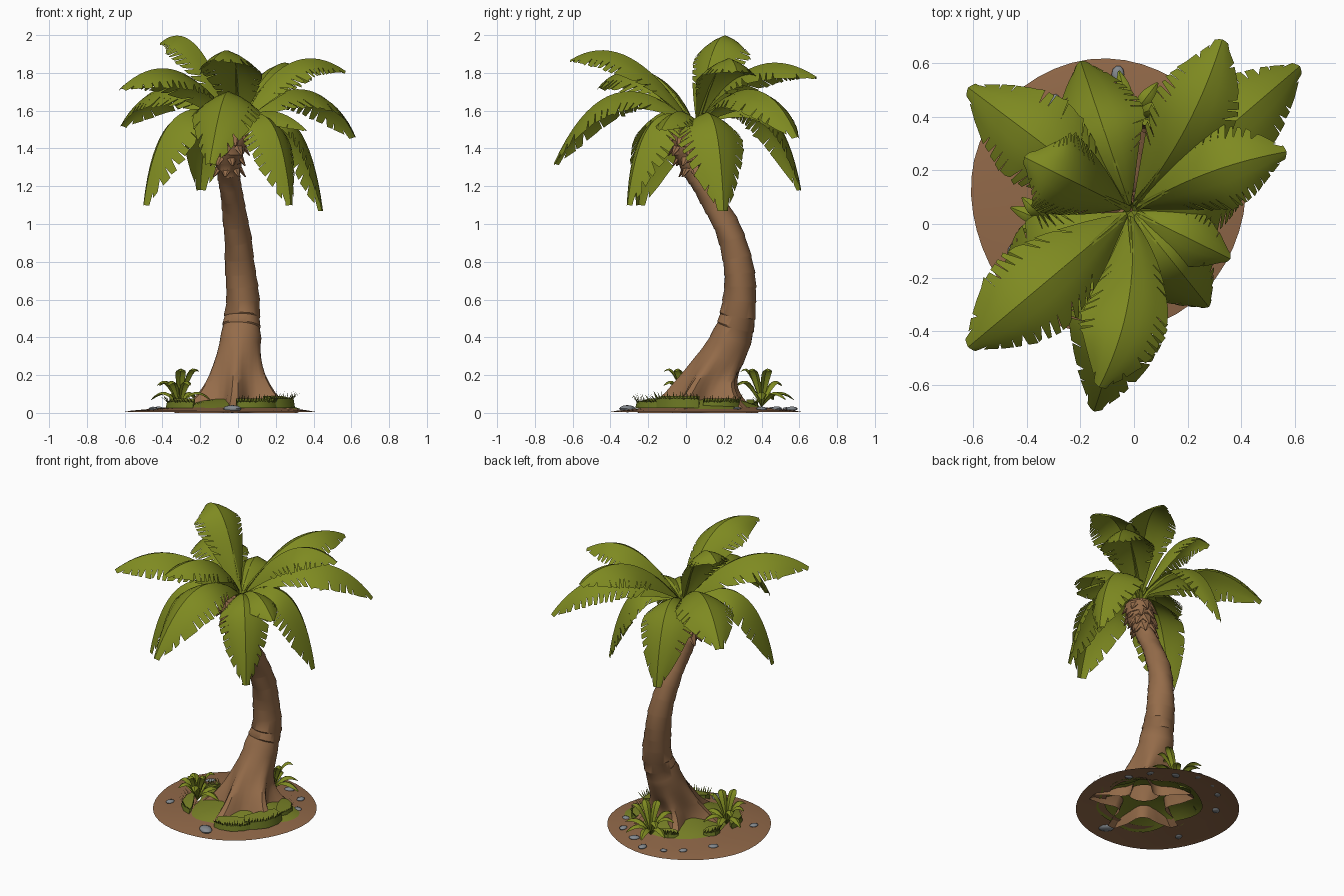
import bpy, bmesh, math, random
from mathutils import Vector, Matrix

random.seed(4)
cube = bpy.data.objects.get("Cube")
if cube:
    bpy.data.objects.remove(cube, do_unlink=True)


def material(name, rgb):
    m = bpy.data.materials.new(name)
    m.use_nodes = True
    m.diffuse_color = (*rgb, 1)
    m.node_tree.nodes["Principled BSDF"].inputs["Base Color"].default_value = (*rgb, 1)
    return m


LEAF = material("leaf green", (0.21, 0.255, 0.015))
GRASS = material("grass green", (0.19, 0.22, 0.02))
TURF = material("turf side green", (0.14, 0.175, 0.016))
BARK = material("bark brown", (0.30, 0.15, 0.068))
DIRT = material("dirt brown", (0.285, 0.14, 0.066))
STONE = material("stone grey", (0.23, 0.25, 0.27))


def finish(bm, name, mat, angle=35, recalc=False):
    bmesh.ops.remove_doubles(bm, verts=bm.verts, dist=0.0002)
    if recalc:
        bmesh.ops.recalc_face_normals(bm, faces=bm.faces)
    me = bpy.data.meshes.new(name)
    bm.to_mesh(me)
    bm.free()
    me.materials.append(mat)
    ob = bpy.data.objects.new(name, me)
    bpy.context.collection.objects.link(ob)
    bpy.ops.object.select_all(action="DESELECT")
    ob.select_set(True)
    bpy.context.view_layer.objects.active = ob
    bpy.ops.object.shade_smooth_by_angle(angle=math.radians(angle))
    return ob


def loft(bm, rings, cap=False):
    loops = [[bm.verts.new(p) for p in ring] for ring in rings]
    n = len(loops[0])
    for a, b in zip(loops, loops[1:]):
        for i in range(n):
            j = (i + 1) % n
            bm.faces.new((a[i], a[j], b[j], b[i]))
    if cap:
        bm.faces.new(loops[-1])
    return loops


def add_frond(bm, base, ctrl, tip, width, n=18, droop=0.62, torn=True):
    """Arched leaf with a ridge along its middle and torn outer edges."""
    def point(t, f, s):
        t = min(t, 1)
        c = base * (1 - t) ** 2 + ctrl * 2 * t * (1 - t) + tip * t * t
        d = ((ctrl - base) * (1 - t) + (tip - ctrl) * t).normalized()
        side = d.cross(Vector((0, 0, 1))).normalized()
        up = side.cross(d)
        w = width * max(0.06 + 0.1 * t, math.sin(math.pi * t ** 1.2) ** 0.65 if t < 1 else 0)
        return c + side * s * w * f - up * w * droop * (0.5 * f + 0.5 * f * f)

    for s in (-1, 1):
        for i in range(n):
            t0, t1 = i / n, (i + 1) / n
            quads = [[point(t0, a, s), point(t0, b, s), point(t1, b, s), point(t1, a, s)]
                     for a, b in ((0, 0.35), (0.35, 0.66))]
            gap = random.choice((0, 0.15, 0.3, 0.55)) / n if torn and i > 3 else 0
            reach = random.uniform(0.95, 1.07) if gap else 1
            lean = 0.025 if torn else 0
            quads.append([point(t0, 0.66, s), point(t0 + gap + lean, reach, s),
                          point(t1 + lean, 1, s), point(t1, 0.66, s)])
            for q in quads:
                if s < 0:
                    q.reverse()
                bm.faces.new([bm.verts.new(p) for p in q])


# Trunk: swept rings with gently uneven bark and five spreading roots
KEYS = [Vector(k) for k in (
    (0.00, 0.08, 0.00, 0.235), (0.00, 0.09, 0.07, 0.185), (0.00, 0.11, 0.14, 0.153),
    (0.00, 0.15, 0.22, 0.13), (0.01, 0.225, 0.36, 0.109), (0.025, 0.28, 0.55, 0.091),
    (0.01, 0.275, 0.80, 0.077), (-0.01, 0.21, 1.00, 0.067), (-0.038, 0.105, 1.18, 0.058),
    (-0.05, 0.04, 1.30, 0.064), (-0.045, 0.01, 1.40, 0.082), (-0.03, 0.01, 1.48, 0.088))]


def trunk_at(u):
    i = min(int(u), len(KEYS) - 2)
    t = u - i
    a, b, c, d = (KEYS[max(0, min(len(KEYS) - 1, i + k))] for k in (-1, 0, 1, 2))
    return 0.5 * (2 * b + (c - a) * t + (2 * a - 5 * b + 4 * c - d) * t * t
                  + (3 * b - a - 3 * c + d) * t ** 3)


def trunk_ring(u, grow, wobble, sides=40):
    x, y, z, r = trunk_at(u)
    tan = (trunk_at(u + 0.05) - trunk_at(u - 0.05)).xyz if 0.1 < u < len(KEYS) - 1.1 else Vector((0, 0, 1))
    blend = min(1, max(0, (z - 0.1) / 0.3))
    q = Vector((0, 0, 1)).rotation_difference(Vector((0, 0, 1)).lerp(tan.normalized(), blend))
    lobe = 0.85 * max(0, 1 - z / 0.34) ** 1.4
    out = []
    for i in range(sides):
        a = math.tau * i / sides
        root = math.cos(2.5 * (a + math.radians(95))) ** 4 - 0.4
        rr = r * grow * (1 + lobe * root + wobble * math.sin(3 * a + u * 5))
        out.append(Vector((x, y, z)) + q @ Vector((rr * math.cos(a), rr * math.sin(a), 0)))
    return out


rings = [trunk_ring(i * 0.4, 1, 0) for i in range(11)]
u = 4.25
while u < len(KEYS) - 1.4:
    step = random.uniform(0.25, 0.5)
    rings.append(trunk_ring(u, 1.03, 0.035))
    rings.append(trunk_ring(u + step * 0.88, 0.98, 0.03))
    u += step
rings.append(trunk_ring(len(KEYS) - 1, 1, 0))
bm = bmesh.new()
loft(bm, rings, cap=True)
finish(bm, "trunk", BARK, 40)

# Broad pointed husk scales below the crown, overlapping like shingles
bm = bmesh.new()
for row in range(4):
    x, y, z, r = trunk_at(8.8 + row * 0.55)
    for k in range(7):
        a = math.tau * (k + 0.5 * (row % 2)) / 7
        rot = (Matrix.Rotation(a, 4, "Z") @ Matrix.Rotation(math.radians(145), 4, "Y")
               @ Matrix.Diagonal((0.5, 1, 1, 1)))
        place = Matrix.Translation((x + r * math.cos(a), y + r * math.sin(a), z + 0.01))
        bmesh.ops.create_cone(bm, cap_ends=True, segments=6, radius1=0.05, radius2=0.006,
                              depth=0.095, matrix=place @ rot)
finish(bm, "husk_scales", BARK, 25)

# Crown: tip x, y, z, then height and reach of the arch, half width, sideways bow
FRONDS = [(-0.41, 0.25, 1.96, 2.13, 0.5, 0.16, 0), (-0.13, -0.61, 1.87, 2.06, 0.5, 0.16, 0.10),
          (0.57, 0.27, 1.81, 2.03, 0.5, 0.16, 0.06), (0.33, 0.69, 1.78, 2.01, 0.5, 0.16, -0.07),
          (-0.62, -0.46, 1.72, 2.00, 0.52, 0.18, 0), (-0.62, 0.51, 1.52, 1.94, 0.58, 0.18, 0),
          (0.62, 0.59, 1.46, 1.93, 0.62, 0.165, 0), (-0.15, -0.70, 1.32, 1.96, 0.6, 0.18, 0.05),
          (0.36, -0.13, 1.50, 1.68, 0.5, 0.11, 0), (0.28, -0.31, 1.10, 1.75, 0.78, 0.155, 0),
          (0.45, 0.20, 1.07, 1.77, 0.8, 0.175, 0), (-0.50, -0.25, 1.10, 1.81, 0.8, 0.175, 0),
          (-0.20, 0.61, 1.18, 1.86, 0.78, 0.165, 0)]
HEART = Vector((-0.01, 0.05, 1.53))
bm = bmesh.new()
stalks = bmesh.new()
for x, y, z, arch, reach, width, bow in FRONDS:
    tip = Vector((x, y, z))
    out = Vector((x, y, 0)).normalized() * 0.02
    side = out.cross(Vector((0, 0, 1))).normalized()
    ctrl = HEART.lerp(tip, reach) - side * bow
    ctrl.z = arch
    add_frond(bm, HEART + out, ctrl, tip, width)
    # Stalk under the first part of the ridge
    path = [(HEART - Vector((0, 0, 0.06))).lerp(HEART + out, 0.2)]
    path += [(HEART + out) * (1 - t) ** 2 + ctrl * 2 * t * (1 - t) + tip * t * t for t in (0.05, 0.2, 0.4)]
    loft(stalks, [[p + side * h, p - Vector((0, 0, h * 1.5)), p - side * h]
                  for p, h in zip(path, (0.014, 0.012, 0.008, 0.001))])
finish(bm, "fronds", LEAF, 35)
finish(stalks, "frond_stalks", LEAF, 35, True)


# Ground: thin dirt ring and a low grass mound rising to the roots
def ground_ring(cx, cy, r, z, wave, sides=48):
    out = []
    for i in range(sides):
        a = math.tau * i / sides
        rr = r * (1 + wave * (math.sin(3 * a + 1) + 0.7 * math.sin(5 * a)))
        out.append(Vector((cx + rr * math.cos(a), cy + rr * math.sin(a), z)))
    return out


bm = bmesh.new()
loft(bm, [ground_ring(-0.1, 0.105, 0.513, 0.004, 0.01), ground_ring(-0.1, 0.105, 0.47, 0.012, 0.012),
          ground_ring(-0.08, 0.105, 0.38, 0.022, 0.02), ground_ring(-0.05, 0.1, 0.29, 0.032, 0.03)])
finish(bm, "dirt_ground", DIRT)
bm = bmesh.new()
loft(bm, [ground_ring(-0.03, 0.09, 0.33, 0.02, 0.08), ground_ring(-0.03, 0.09, 0.27, 0.044, 0.06),
          ground_ring(-0.01, 0.1, 0.2, 0.065, 0.02), ground_ring(0, 0.1, 0.1, 0.08, 0)])
finish(bm, "grass_mound", GRASS)

# Raised turf ledges with darker sides, and blades along the outer rim
turf, blades = bmesh.new(), bmesh.new()
for a0, a1, r0, r1, top in ((-172, -126, 0.29, 0.37, 0.075), (-84, -44, 0.25, 0.37, 0.075),
                            (-50, -2, 0.24, 0.36, 0.09), (2, 42, 0.24, 0.34, 0.075),
                            (95, 118, 0.25, 0.32, 0.07), (150, 175, 0.26, 0.33, 0.07)):
    def polar(k, r, z):
        a = math.radians(a0 + (a1 - a0) * k)
        return Vector((-0.04 + r * math.cos(a), 0.08 + r * math.sin(a), z))
    sections = []
    for k in (0, 0.2, 0.5, 0.8, 1):
        e = 0.03 * (2 * k - 1) ** 2
        sections.append([polar(k, r0 + e, 0.05), polar(k, r1 - e, 0.025),
                         polar(k, r1 - e - 0.008, top - 0.015), polar(k, r0 + e, top)])
    loops = loft(turf, sections, cap=True)
    turf.faces.new(loops[0][::-1])
    for i in range(16):
        k = (i + 0.5) / 16
        root = polar(k, r1 - 0.012 - 0.03 * (2 * k - 1) ** 2, top - 0.02)
        along = (polar(1, r1, 0) - polar(0, r1, 0)).normalized() * 0.006
        peak = polar(k, r1 + random.uniform(-0.01, 0.012), top + random.uniform(0.005, 0.03))
        blades.faces.new([blades.verts.new(p) for p in (root - along, root + along, peak)])
ledges = finish(turf, "turf_ledges", GRASS, 30, True)
ledges.data.materials.append(TURF)
for face in ledges.data.polygons:
    face.material_index = 0 if face.normal.z > 0.6 else 1
finish(blades, "grass_blades", TURF)

# Two leafy ground plants
for name, cx, cy, size in (("left_plant", -0.31, 0.0, 0.17), ("back_plant", -0.01, 0.40, 0.185)):
    bm = bmesh.new()
    base = Vector((cx, cy, 0.03))
    for i in range(11):
        a = i * 2.4
        high = i % 3 / 2
        r = size * (1.0 - 0.3 * high) * random.uniform(0.85, 1.1)
        flat = Vector((math.cos(a), math.sin(a), 0)) * r
        add_frond(bm, base, base + flat * 0.45 + Vector((0, 0, 0.14 + 0.12 * high)),
                  base + flat + Vector((0, 0, 0.04 + 0.15 * high)), 0.027, 8, 0.5, False)
    finish(bm, name, LEAF)

# Flat stones scattered on the dirt
bm = bmesh.new()
for x, y, s in ((-0.03, -0.31, 0.046), (-0.06, 0.56, 0.028), (0.06, 0.48, 0.03), (0.27, 0.27, 0.024),
                (0.2, 0.4, 0.026), (-0.3, 0.46, 0.024), (-0.42, 0.3, 0.028),
                (-0.45, -0.1, 0.026), (-0.2, 0.53, 0.02)):
    mat = (Matrix.Translation((x, y, 0.022)) @ Matrix.Rotation(random.random() * 3, 4, "Z")
           @ Matrix.Diagonal((1.15, 0.85, 0.42, 1)))
    bmesh.ops.create_icosphere(bm, subdivisions=2, radius=s, matrix=mat)
finish(bm, "stones", STONE, 40)
